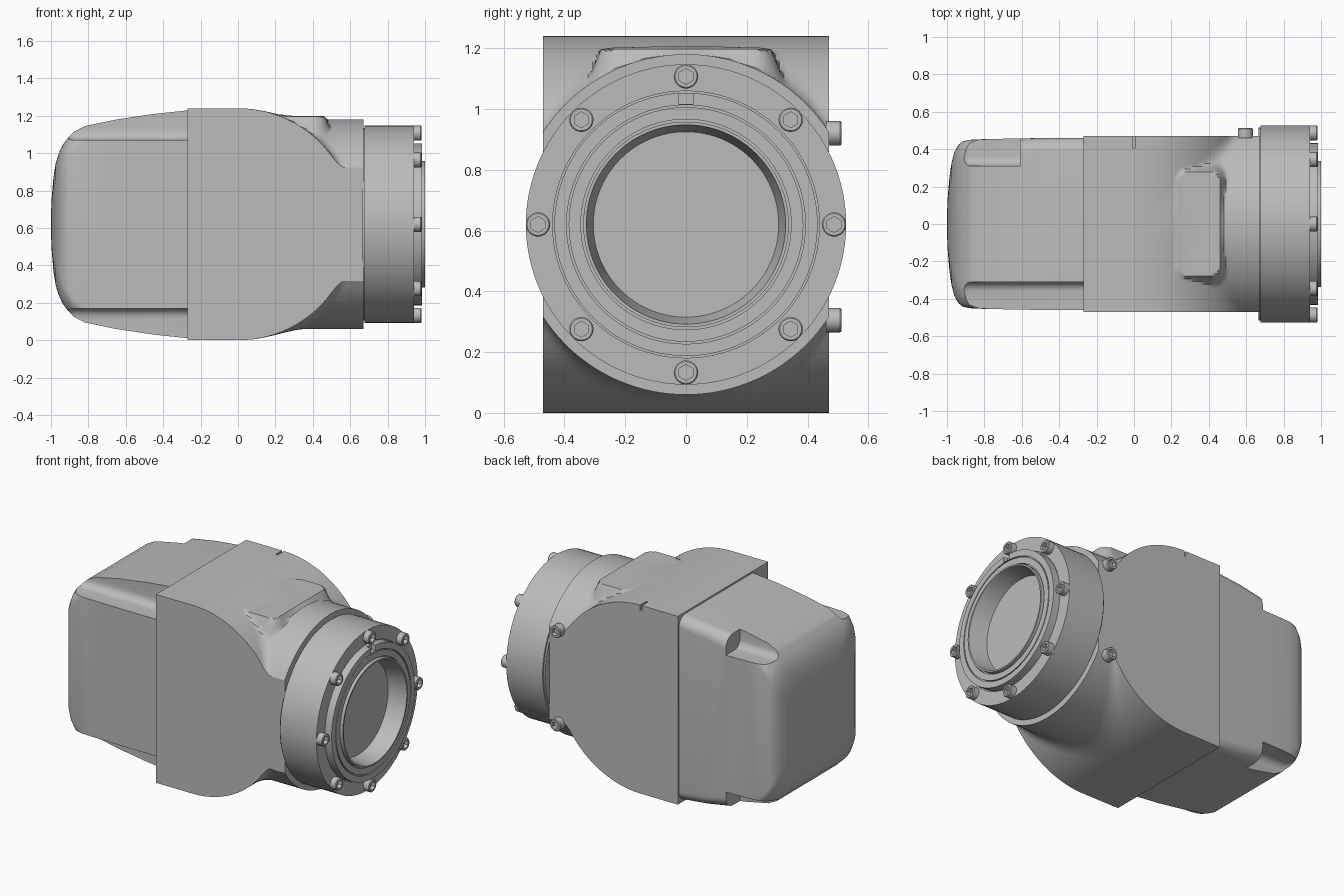
import bpy, bmesh, math
from mathutils import Matrix, Vector

if "Cube" in bpy.data.objects:
    bpy.data.objects.remove(bpy.data.objects["Cube"])

ZC = 0.62          # height of the main axis
HALF = 0.47        # half width of the housing

metal = bpy.data.materials.new("plain_grey")
metal.diffuse_color = (0.5, 0.5, 0.5, 1)
metal.use_nodes = True
metal.node_tree.nodes["Principled BSDF"].inputs["Base Color"].default_value = metal.diffuse_color


def make(name, bm, matrix=None):
    """Turn a bmesh into an object."""
    if matrix:
        bmesh.ops.transform(bm, matrix=matrix, verts=bm.verts)
    bmesh.ops.recalc_face_normals(bm, faces=bm.faces)
    me = bpy.data.meshes.new(name)
    bm.to_mesh(me)
    bm.free()
    me.materials.append(metal)
    ob = bpy.data.objects.new(name, me)
    bpy.context.collection.objects.link(ob)
    return ob


def activate(ob):
    bpy.ops.object.select_all(action='DESELECT')
    ob.select_set(True)
    bpy.context.view_layer.objects.active = ob


def smooth(ob, deg=30):
    activate(ob)
    bpy.ops.object.shade_smooth_by_angle(angle=math.radians(deg))


def block(name, lo, hi):
    bm = bmesh.new()
    bmesh.ops.create_cube(bm, size=1)
    lo, hi = Vector(lo), Vector(hi)
    for v in bm.verts:
        v.co = Vector([(a + b) / 2 + c * (b - a) for a, b, c in zip(lo, hi, v.co)])
    return make(name, bm)


def cut(ob, cutter):
    cutter.hide_render = True
    mod = ob.modifiers.new("cut", 'BOOLEAN')
    mod.operation, mod.solver, mod.object = 'DIFFERENCE', 'EXACT', cutter
    activate(ob)
    bpy.ops.object.modifier_apply(modifier=mod.name)
    bpy.data.objects.remove(cutter)


def skin(bm, rings):
    """Join closed rings of points and cap both ends."""
    vs = [[bm.verts.new(p) for p in ring] for ring in rings]
    n = len(vs[0])
    for a, b in zip(vs, vs[1:]):
        for i in range(n):
            j = (i + 1) % n
            bm.faces.new((a[i], a[j], b[j], b[i]))
    bm.faces.new(vs[0])
    bm.faces.new(vs[-1])


def lathe(name, profile, seg, matrix):
    """Revolve (x, radius) around x; a negative radius makes a hexagon."""
    def radius(r, t):
        if r > 0:
            return r
        return -r * math.cos(math.pi / 6) / math.cos(t % (math.pi / 3) - math.pi / 6)
    bm = bmesh.new()
    angles = [2 * math.pi * i / seg for i in range(seg)]
    skin(bm, [[(x, radius(r, t) * math.sin(t), radius(r, t) * math.cos(t))
               for t in angles] for x, r in profile])
    return make(name, bm, matrix)


def smax(a, b, k):
    return max(a, b) + max(k - abs(a - b), 0) ** 2 / (4 * k)


def height(x, y, pad):
    """Half height of the housing: drum blended into the round neck."""
    drum = 0.62 if x < 0 else math.sqrt(max(0, 0.62 ** 2 - x * x))
    h = smax(drum, math.sqrt(0.56 ** 2 - y * y), 0.06)
    if pad:
        dx, dy = abs(x - 0.345) - 0.06, abs(y) - 0.22
        d = math.hypot(max(dx, 0), max(dy, 0)) - 0.06
        h = smax(h, 0.577 - 2.5 * max(d, 0), 0.025)
    return h


# Housing: blended top and bottom skins with flat sides
bm = bmesh.new()
xs = [-0.27, -0.13] + [0.67 * i / 64 for i in range(65)]
ys = [-HALF + 2 * HALF * j / 64 for j in range(65)]
top = [[bm.verts.new((x, y, ZC + height(x, y, True))) for y in ys] for x in xs]
bot = [[bm.verts.new((x, y, ZC - height(x, y, False))) for y in ys] for x in xs]
for g in (top, bot):
    for i in range(len(xs) - 1):
        for j in range(len(ys) - 1):
            bm.faces.new((g[i][j], g[i + 1][j], g[i + 1][j + 1], g[i][j + 1]))
for j in (0, -1):
    for i in range(len(xs) - 1):
        bm.faces.new((top[i][j], top[i + 1][j], bot[i + 1][j], bot[i][j]))
for i in (0, -1):
    for j in range(len(ys) - 1):
        bm.faces.new((top[i][j], top[i][j + 1], bot[i][j + 1], bot[i][j]))
housing = make("housing", bm)
cut(housing, block("slit_cutter", (-0.008, 0.405, 1.205), (0.006, 0.5, 1.3)))
smooth(housing)

# Rear cover: rounded rectangles lofted into a domed end
sections = [(-0.26, 0.46, 0.61, 0.07), (-0.45, 0.46, 0.59, 0.07), (-0.65, 0.457, 0.56, 0.08),
            (-0.82, 0.453, 0.525, 0.09), (-0.88, 0.45, 0.493, 0.1), (-0.915, 0.442, 0.455, 0.11),
            (-0.94, 0.422, 0.42, 0.12), (-0.96, 0.385, 0.375, 0.13), (-0.975, 0.33, 0.325, 0.13),
            (-0.987, 0.25, 0.25, 0.12), (-0.996, 0.14, 0.14, 0.09), (-1.0, 0.05, 0.05, 0.04)]
rings = []
for x, w, h, r in sections:
    ring = []
    for q, (sy, sz) in enumerate(((1, 1), (-1, 1), (-1, -1), (1, -1))):
        for k in range(9):
            t = math.pi / 2 * (q + k / 8)
            ring.append((x, sy * (w - r) + r * math.cos(t), ZC + sz * (h - r) + r * math.sin(t)))
    rings.append(ring)
bm = bmesh.new()
skin(bm, rings)
cover = make("rear_cover", bm)

# Corner pockets: long at the front, short at the back
for side, x_end in ((-1, -0.2), (1, -0.61)):
    for up in (-1, 1):
        y, z = sorted((side * 0.31, side * 0.6)), sorted((up * 0.45, up * 0.8))
        pocket = block("pocket_cutter", (-0.93, y[0], ZC + z[0]), (x_end, y[1], ZC + z[1]))
        bm = bmesh.new()
        bm.from_mesh(pocket.data)
        edges = [e for e in bm.edges if min(v.co.x for v in e.verts) < -0.9]
        bmesh.ops.bevel(bm, geom=edges, offset=0.05, segments=5, profile=0.5, affect='EDGES')
        bm.to_mesh(pocket.data)
        bm.free()
        cut(cover, pocket)
smooth(cover, 28)

# Flange with stepped rings, hollow shaft and recessed disc
axis = Matrix.Translation((0, 0, ZC))
flange = lathe("output_flange", [
    (0.665, 0.02), (0.665, 0.515), (0.676, 0.515), (0.676, 0.527), (0.94, 0.527),
    (0.94, 0.439), (0.93, 0.439), (0.93, 0.433), (0.985, 0.433), (0.985, 0.393),
    (0.975, 0.393), (0.975, 0.386), (0.985, 0.386), (0.985, 0.346), (0.965, 0.346),
    (0.965, 0.338), (1.0, 0.338), (1.0, 0.328), (0.88, 0.305), (0.88, 0.02)], 96, axis)
cut(flange, block("key_cutter", (0.955, -0.025, ZC + 0.396), (1.1, 0.025, ZC + 0.436)))
smooth(flange)

# Socket head screws: eight on the flange, two on the back side
screw = [(-0.01, 0.04), (0.037, 0.04), (0.042, 0.036), (0.042, -0.026), (0.015, -0.026)]
for i in range(8):
    a = i * math.pi / 4
    pos = Vector((0.94, 0.487 * math.sin(a), ZC + 0.487 * math.cos(a)))
    smooth(lathe("flange_screw", screw, 24, Matrix.Translation(pos)))
for z in (0.305, 0.92):
    m = Matrix.Translation((0.595, HALF, z)) @ Matrix.Rotation(math.pi / 2, 4, 'Z')
    smooth(lathe("side_screw", screw, 24, m))
